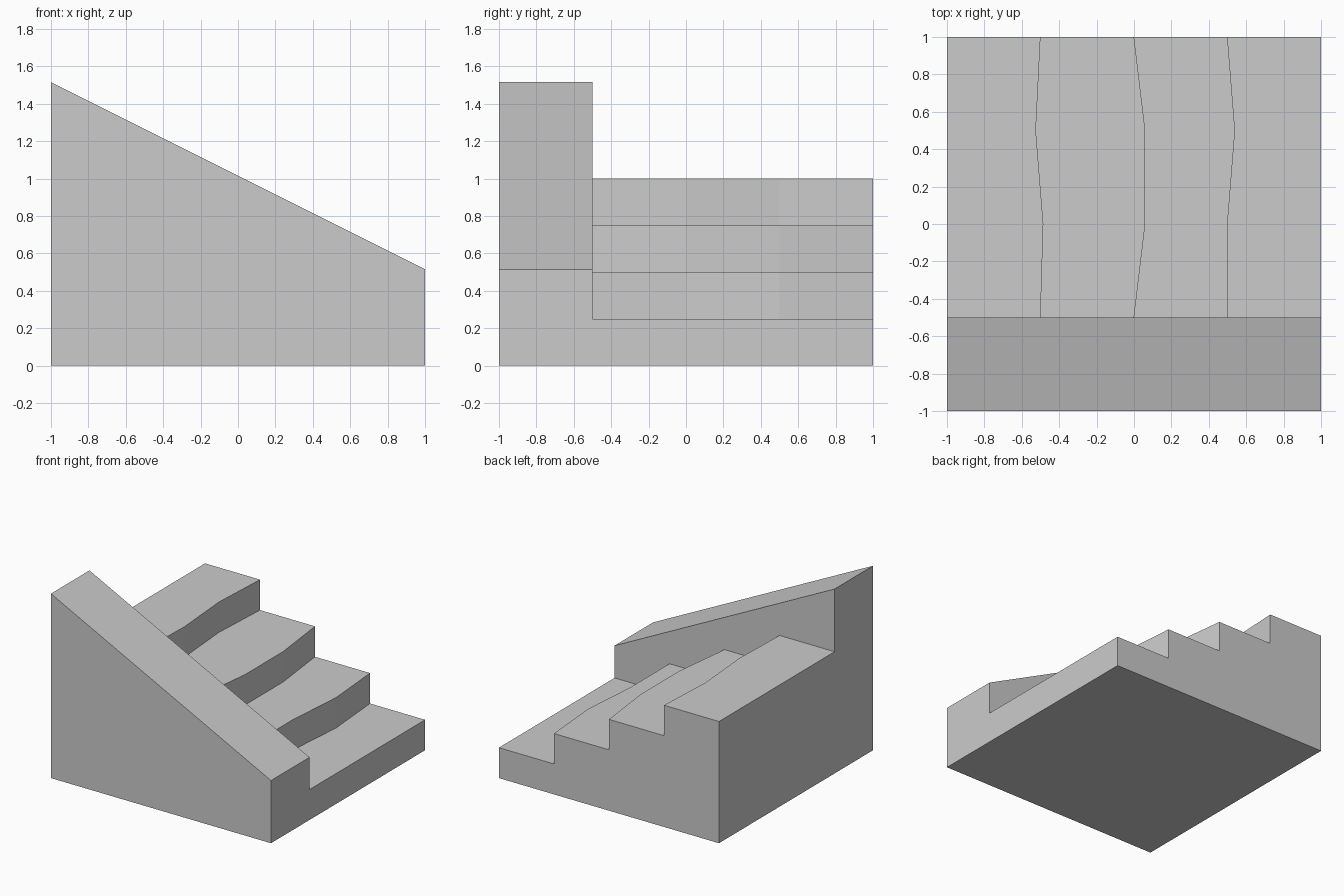
import bpy

if "Cube" in bpy.data.objects:
    bpy.data.objects.remove(bpy.data.objects["Cube"])


def loft(name, sections):
    """Skin matching closed cross-sections (x, z) placed along y, with end caps."""
    n = len(sections[0][1])
    verts = [(x, y, z) for y, profile in sections for x, z in profile]
    faces = [tuple(range(n)), tuple(reversed(range(len(verts) - n, len(verts))))]
    for s in range(len(sections) - 1):
        a, b = s * n, (s + 1) * n
        for i in range(n):
            j = (i + 1) % n
            faces.append((a + i, b + i, b + j, a + j))
    mesh = bpy.data.meshes.new(name)
    mesh.from_pydata(verts, [], faces)
    mesh.update()
    obj = bpy.data.objects.new(name, mesh)
    bpy.context.collection.objects.link(obj)
    return obj


def stair_profile(risers):
    """Four steps descending towards +x, with the given riser positions."""
    profile = [(-1, 0)]
    profile += [(1, 0)]
    edges = [-1] + list(risers) + [1]
    for k in range(4, 0, -1):
        z = 1.25 - 0.25 * k
        profile += [(edges[k], z), (edges[k - 1], z)]
    return profile


# Stairs: worn, slightly wavy risers
rows = [
    (-0.5, (-0.50, 0.00, 0.50)),
    (0.0, (-0.485, 0.06, 0.50)),
    (0.5, (-0.525, 0.06, 0.54)),
    (1.0, (-0.50, 0.00, 0.50)),
]
loft("stairs", [(y, stair_profile(r)) for y, r in rows])

# Side wall with sloping top
wall = [(-1, 0), (1, 0), (1, 0.515), (-1, 1.515)]
loft("side_wall", [(-1.0, wall), (-0.5, wall)])
